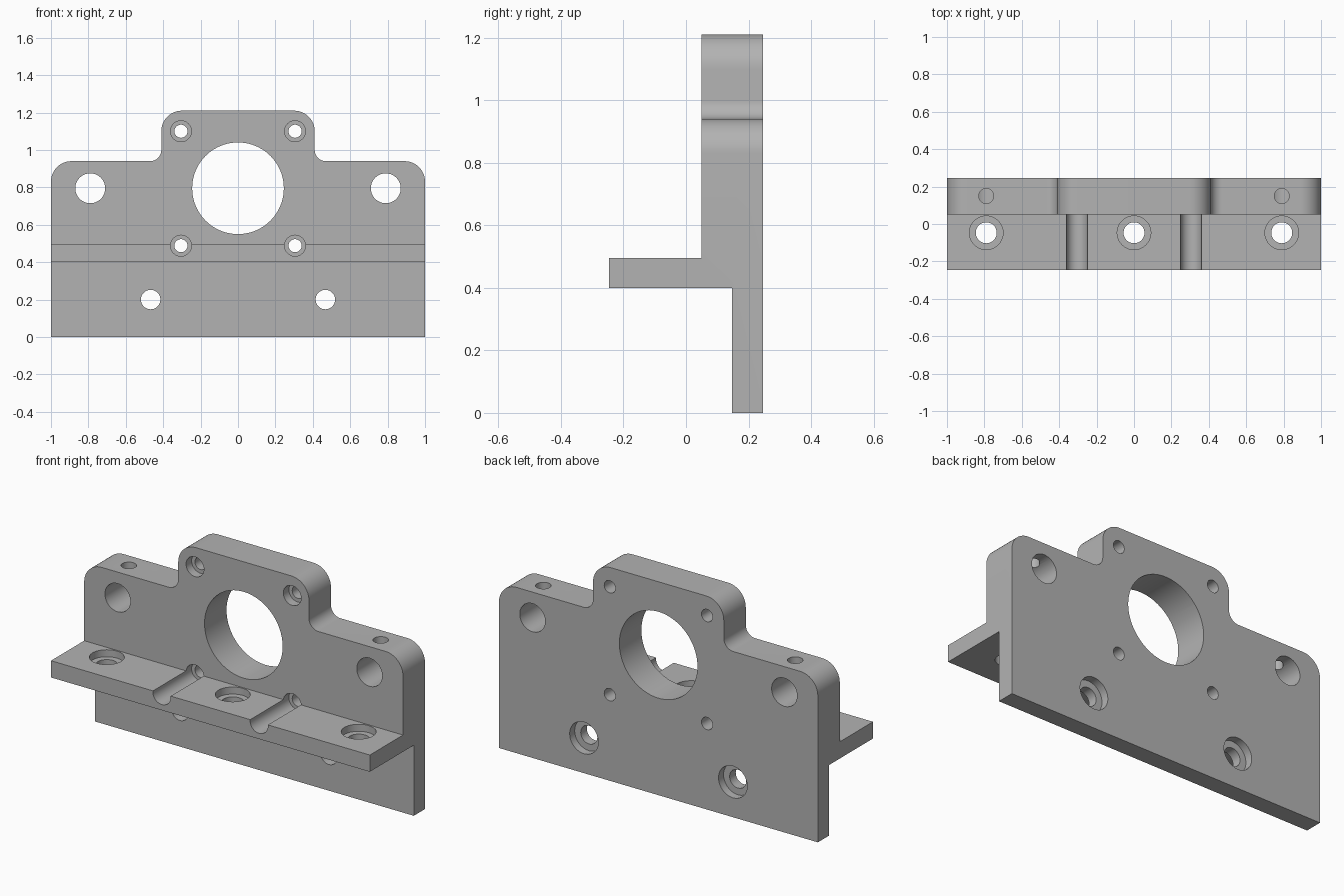
import bpy, bmesh
from math import sin, cos, pi, radians
from mathutils import Vector

cube = bpy.data.objects.get("Cube")
if cube:
    bpy.data.objects.remove(cube, do_unlink=True)

BACK, FRONT = 0.247, 0.05      # back and front planes of the upright plate
AXES = {"X": Vector((1, 0, 0)), "Y": Vector((0, 1, 0)), "Z": Vector((0, 0, 1))}

grey = bpy.data.materials.new("machined grey")
grey.use_nodes = True
colour = (0.45, 0.45, 0.45, 1)
grey.diffuse_color = colour
grey.node_tree.nodes["Principled BSDF"].inputs["Base Color"].default_value = colour


def prism(name, points, axis, length):
    """Closed solid: a 3D outline swept by length along an axis."""
    bm = bmesh.new()
    face = bm.faces.new([bm.verts.new(p) for p in points])
    swept = bmesh.ops.extrude_face_region(bm, geom=[face])["geom"]
    verts = [g for g in swept if isinstance(g, bmesh.types.BMVert)]
    bmesh.ops.translate(bm, verts=verts, vec=AXES[axis] * length)
    bmesh.ops.recalc_face_normals(bm, faces=bm.faces[:])
    mesh = bpy.data.meshes.new(name)
    bm.to_mesh(mesh)
    bm.free()
    obj = bpy.data.objects.new(name, mesh)
    bpy.context.collection.objects.link(obj)
    mesh.materials.append(grey)
    return obj


def apply_boolean(target, tool, operation):
    mod = target.modifiers.new("cut", "BOOLEAN")
    mod.operation, mod.solver, mod.object = operation, "EXACT", tool
    bpy.context.view_layer.objects.active = target
    bpy.ops.object.modifier_apply(modifier=mod.name)
    bpy.data.objects.remove(tool, do_unlink=True)


def drill(target, axis, start, radius, length, sides=40):
    """Cut a round hole that begins at start and runs along the axis."""
    ring = []
    for i in range(sides):
        a, b = radius * cos(2 * pi * i / sides), radius * sin(2 * pi * i / sides)
        ring.append(Vector(start) + Vector((a, 0, b) if axis == "Y" else (a, b, 0)))
    apply_boolean(target, prism("drill", ring, axis, length), "DIFFERENCE")


def arc(cx, cz, radius, start, end, steps=12):
    angles = [radians(start + (end - start) * i / steps) for i in range(steps + 1)]
    return [(cx + radius * cos(a), cz + radius * sin(a)) for a in angles]


# Side profile: upright plate, forward shelf and thinner lower skirt
side = [(BACK, 0), (BACK, 1.4), (FRONT, 1.4), (FRONT, 0.495), (-BACK, 0.495),
        (-BACK, 0.4), (0.147, 0.4), (0.147, 0)]
bracket = prism("motor_mount_bracket", [(-1.2, y, z) for y, z in side], "X", 2.4)

# Front outline: rounded shoulders and raised centre
half = [(1, -0.2)]
half += arc(0.89, 0.83, 0.11, 0, 90)
half += arc(0.47, 1.0, 0.06, 270, 180)
half += arc(0.30, 1.1, 0.11, 0, 90)
outline = half + [(-x, z) for x, z in reversed(half)]
apply_boolean(bracket, prism("outline", [(x, -0.5, z) for x, z in outline], "Y", 1), "INTERSECT")

# Central bore
drill(bracket, "Y", (0, -0.1, 0.795), 0.245, 0.6, 80)

for s in (-1, 1):
    # Guide rod holes with a set-screw hole from the shoulder above
    drill(bracket, "Y", (s * 0.79, -0.1, 0.795), 0.08, 0.6)
    drill(bracket, "Z", (s * 0.79, 0.15, 0.795), 0.04, 0.4)
    # Counterbored motor screw holes; the lower pair also groove the shelf
    for z in (1.1, 0.488):
        drill(bracket, "Y", (s * 0.305, -0.4, z), 0.056, 0.4 + FRONT + 0.05)
        drill(bracket, "Y", (s * 0.305, 0, z), 0.035, 0.5)
    # Skirt screw holes, counterbored from the back
    drill(bracket, "Y", (s * 0.467, 0, 0.2), 0.052, 0.5)
    drill(bracket, "Y", (s * 0.467, BACK - 0.045, 0.2), 0.09, 0.2)

# Shelf screw holes, counterbored from above
for x in (-0.79, 0, 0.79):
    drill(bracket, "Z", (x, -0.047, 0.3), 0.056, 0.3)
    drill(bracket, "Z", (x, -0.047, 0.455), 0.09, 0.15)

# Smooth round walls, crisp edges
bpy.ops.object.select_all(action="DESELECT")
bracket.select_set(True)
bpy.context.view_layer.objects.active = bracket
bpy.ops.object.shade_smooth_by_angle(angle=radians(30))
